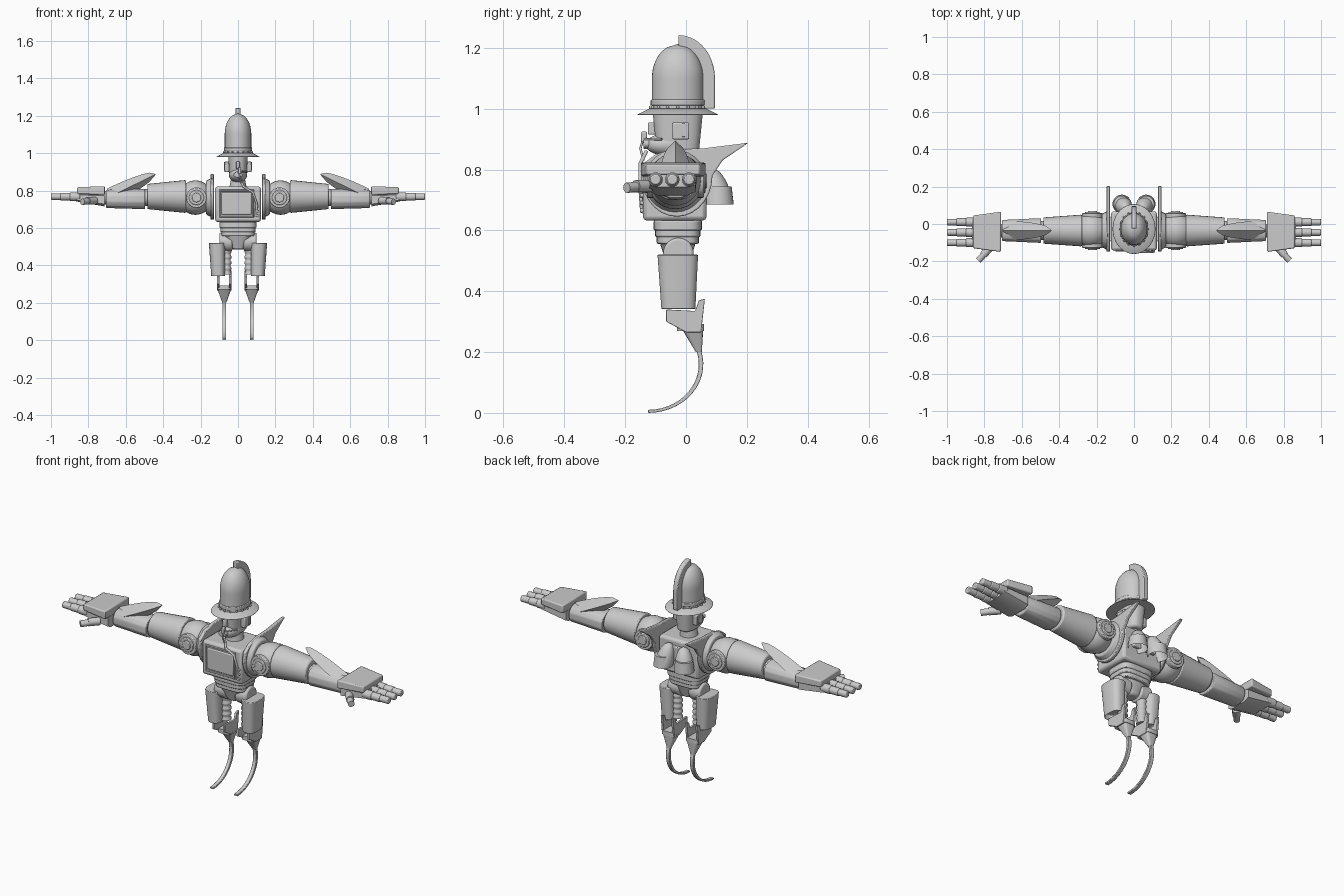
import bpy, bmesh
from math import sin, cos, pi, sqrt, copysign, radians

if "Cube" in bpy.data.objects:
    bpy.data.objects.remove(bpy.data.objects["Cube"])

COLOUR = (0.6, 0.6, 0.6, 1)
grey = bpy.data.materials.new("plain_grey")
grey.use_nodes = True
grey.diffuse_color = COLOUR
grey.node_tree.nodes["Principled BSDF"].inputs["Base Color"].default_value = COLOUR

AXIS_ORDER = {"X": (2, 0, 1), "Y": (0, 2, 1), "Z": (0, 1, 2)}


def finish(name, bm, mirror=False, bevel=0):
    """Turn a bmesh into a shaded object, optionally bevelled and mirrored."""
    bmesh.ops.recalc_face_normals(bm, faces=bm.faces)
    mesh = bpy.data.meshes.new(name)
    bm.to_mesh(mesh)
    bm.free()
    mesh.materials.append(grey)
    part = bpy.data.objects.new(name, mesh)
    bpy.context.collection.objects.link(part)
    bpy.ops.object.select_all(action="DESELECT")
    bpy.context.view_layer.objects.active = part
    part.select_set(True)
    bpy.ops.object.shade_smooth_by_angle(angle=radians(35))
    if bevel:
        rounding = part.modifiers.new("Bevel", "BEVEL")
        rounding.width = bevel
        rounding.segments = 2
    if mirror:
        part.modifiers.new("Mirror", "MIRROR")


def constant(t):
    return 1


def rounded(t):
    """Quarter circle closing towards the end."""
    return sqrt(1.001 - t * t)


def barrel(name, axis, span, centre, first, last=None, drift=(0, 0), shape=constant, steps=1,
           sides=28, square=2, hollow=0, mirror=False, bevel=0):
    """Elliptical sections along an axis, scaled by a shape rule; square over 2 gives flatter sides."""
    last = last or first
    order = AXIS_ORDER[axis]
    bm = bmesh.new()
    loops = []
    for step in range(steps + 1):
        t = step / steps
        loop = []
        for side in range(sides):
            angle = 2 * pi * side / sides + (pi / sides if square > 2 else 0)
            wave = (cos(angle), sin(angle))
            local = [centre[k] + drift[k] * t
                     + shape(t) * (first[k] + (last[k] - first[k]) * t)
                     * copysign(abs(wave[k]) ** (2 / square), wave[k]) for k in (0, 1)]
            local.append(span[0] + (span[1] - span[0]) * t)
            loop.append(bm.verts.new([local[k] for k in order]))
        loops.append(loop)
    for lower, upper in zip(loops, loops[1:]):
        for i in range(sides):
            bm.faces.new((lower[i - 1], lower[i], upper[i], upper[i - 1]))
    bm.faces.new(loops[0])
    end = bm.faces.new(loops[-1])
    if hollow:
        bm.normal_update()
        bmesh.ops.inset_individual(bm, faces=[end], thickness=0.007)
        bmesh.ops.translate(bm, verts=end.verts, vec=(0, 0, hollow))
    finish(name, bm, mirror, bevel)


def prism(name, profile, left, right, mirror=False, bevel=0):
    """Extrude a side profile of (y, z) points across x."""
    bm = bmesh.new()
    face = bm.faces.new([bm.verts.new((left, y, z)) for y, z in profile])
    grown = bmesh.ops.extrude_face_region(bm, geom=[face])["geom"]
    moved = [item for item in grown if isinstance(item, bmesh.types.BMVert)]
    bmesh.ops.translate(bm, vec=(right - left, 0, 0), verts=moved)
    finish(name, bm, mirror, bevel)


def box(name, centre, size, mirror=False, bevel=0.004):
    x, y, z = centre
    wide, deep, high = [s / 2 for s in size]
    profile = [(y - deep, z - high), (y + deep, z - high), (y + deep, z + high), (y - deep, z + high)]
    prism(name, profile, x - wide, x + wide, mirror, bevel)


def arc(centre, radii, start, stop, steps=14):
    """Points on an ellipse in the side plane, angles in degrees."""
    angles = [radians(start + (stop - start) * i / steps) for i in range(steps + 1)]
    return [(centre[0] + radii[0] * cos(a), centre[1] + radii[1] * sin(a)) for a in angles]


def tube(name, path, radius, mirror=False, cyclic=False):
    """Round tube along a path, turned into a mesh."""
    curve = bpy.data.curves.new(name, "CURVE")
    curve.dimensions = "3D"
    curve.bevel_depth = radius
    curve.use_fill_caps = True
    spline = curve.splines.new("POLY")
    spline.points.add(len(path) - 1)
    for point, place in zip(spline.points, path):
        point.co = (*place, 1)
    spline.use_cyclic_u = cyclic
    helper = bpy.data.objects.new(name, curve)
    bpy.context.collection.objects.link(helper)
    graph = bpy.context.evaluated_depsgraph_get()
    bm = bmesh.new()
    bm.from_mesh(bpy.data.meshes.new_from_object(helper.evaluated_get(graph)))
    bpy.data.objects.remove(helper)
    finish(name, bm, mirror)


# Helmet: bell, band, brim, rivets and crest
HEAD = (0, -0.027)
barrel("helmet_bell", "Z", (0.99, 1.212), HEAD, (0.071, 0.085), steps=20, sides=36,
       shape=lambda t: rounded(max(0, 2 * t - 1)))
barrel("helmet_band", "Z", (1.01, 1.03), HEAD, (0.076, 0.089), sides=36, bevel=0.003)
barrel("helmet_brim", "Z", (0.98, 1), HEAD, (0.116, 0.135), (0.08, 0.095), sides=36, bevel=0.003)
for i in range(16):
    turn = 2 * pi * i / 16
    box("brim_rivet", (0.076 * cos(turn), HEAD[1] + 0.09 * sin(turn), 1.005), (0.01, 0.01, 0.01))
CREST = (-0.025, 1.1)
prism("helmet_crest", [(0.095, 1)] + arc(CREST, (0.12, 0.142), 0, 90)
      + arc(CREST, (0.07, 0.1), 90, 0) + [(0.045, 1)], -0.014, 0.014, bevel=0.004)

# Head, jaw and headset
barrel("head", "Z", (0.86, 0.99), HEAD, (0.045, 0.07), (0.053, 0.083), square=2.6, bevel=0.01)
barrel("neck", "Z", (0.8, 0.87), HEAD, (0.05, 0.05), (0.035, 0.045))
barrel("jaw", "Y", (-0.04, -0.135), (0, 0.882), (0.048, 0.04), shape=rounded, steps=8)
barrel("mouth_ring", "Y", (-0.12, -0.14), (0, 0.885), (0.025, 0.017), sides=16, bevel=0.003)
box("nose", (0, -0.11, 0.935), (0.02, 0.03, 0.04))
box("ear_cover", (0.06, -0.017, 0.927), (0.026, 0.055, 0.055), mirror=True)
box("ear_slot", (0.073, -0.008, 0.93), (0.006, 0.01, 0.045), mirror=True, bevel=0.001)
tube("headset_arm", [(0.05, -0.08, 0.9), (0.01, -0.14, 0.9), (0.01, -0.15, 0.87),
                     (0.02, -0.14, 0.83)], 0.004)
box("microphone", (0.008, -0.138, 0.907), (0.016, 0.02, 0.035))

# Torso with framed chest panel, hose and buttons
box("torso", (0, -0.037, 0.727), (0.245, 0.21, 0.19), bevel=0.014)
box("chest_panel", (-0.008, -0.138, 0.73), (0.16, 0.018, 0.12), bevel=0.006)
tube("chest_frame", [(x, -0.142, z) for x, z in
                     ((-0.095, 0.66), (0.08, 0.66), (0.08, 0.8), (-0.095, 0.8))], 0.006, cyclic=True)
tube("chest_hose", [(0.01, -0.13, 0.86), (0.03, -0.15, 0.82), (0.08, -0.15, 0.79),
                    (0.1, -0.15, 0.73), (0.095, -0.145, 0.66)], 0.006)
for i in range(3):
    barrel("chest_button", "Y", (-0.152, -0.135), (0.106, 0.665 + i / 40), (0.007, 0.007), sides=12)

# Side collars swept back into points
prism("side_collar", arc((-0.03, 0.78), (0.117, 0.135), 180, 360)
      + [(0.12, 0.83), (0.205, 0.888), (0.06, 0.87), (-0.04, 0.866), (-0.1, 0.85), (-0.14, 0.82)],
      0.128, 0.148, mirror=True, bevel=0.004)
ARM = (-0.035, 0.762)
barrel("collar_rim", "X", (0.14, 0.17), ARM, (0.106, 0.106), (0.09, 0.09), mirror=True, bevel=0.004)

# Twin exhaust bells on the back
box("bell_mount", (0, 0.07, 0.75), (0.14, 0.03, 0.08))
barrel("exhaust_bell", "Z", (0.806, 0.685), (0.045, 0.085), (0.05, 0.05), drift=(0.02, 0.022),
       shape=lambda t: rounded(1 - t), steps=10, hollow=0.06, mirror=True)

# Waist and hips
for i in range(3):
    low = 0.6 - 0.022 * i
    barrel("waist_tier", "Z", (low, low + 0.033), HEAD, (0.1 - i * 0.006, 0.08 - i * 0.005),
           square=4, bevel=0.005)
barrel("pelvis", "Z", (0.56, 0.485), HEAD, (0.085, 0.06), (0.03, 0.035), square=2.6, bevel=0.008)
barrel("hip_joint", "X", (0.03, 0.1), (-0.025, 0.525), (0.05, 0.05), mirror=True, bevel=0.008)

# Legs: thigh shell, ribbed inner rod, forked shin and curved running blade
barrel("thigh", "Z", (0.52, 0.34), (0.112, -0.027), (0.044, 0.067), (0.037, 0.056),
       drift=(-0.006, 0.002), square=2.8, hollow=0.03, mirror=True, bevel=0.003)
barrel("inner_leg", "Z", (0.35, 0.5), (0.062, -0.015), (0.025, 0.025), steps=20, sides=16,
       shape=lambda t: 1 + 0.12 * sin(t * 10 * pi + pi / 4), mirror=True)
for inner in (0.036, 0.1):
    prism("shin_fork", [(-0.065, 0.34), (-0.065, 0.3), (0, 0.265), (0.05, 0.265),
                        (0.062, 0.375), (0.042, 0.37), (0.03, 0.335)],
          inner, inner + 0.013, mirror=True, bevel=0.002)
barrel("ankle", "Z", (0.2, 0.275), (0.073, 0.042), (0.011, 0.01), (0.038, 0.035),
       drift=(0, -0.02), square=5, sides=16, mirror=True)
barrel("shin", "Z", (0.27, 0.293), (0.074, 0.015), (0.038, 0.045), square=5, sides=16, mirror=True)
BLADE = (-0.125, 0.16)
prism("running_blade", arc(BLADE, (0.182, 0.16), 17, -90) + arc(BLADE, (0.167, 0.15), -90, 17),
      0.063, 0.084, mirror=True, bevel=0.002)

# Arms: shoulder with stepped joint discs, upper arm, elbow, forearm, elbow spike and wrist
barrel("shoulder", "X", (0.165, 0.29), ARM, (0.092, 0.092), steps=10, mirror=True,
       shape=lambda t: 1 - 0.25 * (2 * t - 1) ** 2)
for i, part in enumerate(("shoulder_disc", "shoulder_ring", "shoulder_pin")):
    reach, radius = 0.094 + i * 0.005, 0.055 - i * 0.015
    barrel(part, "Y", (ARM[0] - reach, ARM[0] + reach), (0.222, ARM[1]), (radius, radius),
           mirror=True, bevel=0.004)
barrel("upper_arm", "X", (0.278, 0.485), (ARM[0], 0.768), (0.085, 0.088), (0.07, 0.067),
       mirror=True, bevel=0.006)
barrel("elbow", "X", (0.47, 0.52), ARM, (0.05, 0.045), mirror=True)
barrel("forearm", "X", (0.497, 0.705), (ARM[0], 0.755), (0.068, 0.056), (0.058, 0.05),
       sides=12, square=2.4, mirror=True, bevel=0.005)
barrel("elbow_spike", "X", (0.7, 0.44), (ARM[0], 0.76), (0.052, 0.05), drift=(0, 0.127),
       shape=rounded, steps=8, sides=4, mirror=True)
barrel("wrist", "X", (0.69, 0.74), ARM, (0.036, 0.036), mirror=True)

# Hands: back plate, palm, three jointed fingers and thumb
barrel("hand_plate", "X", (0.712, 0.86), (-0.042, 0.8), (0.108, 0.023), (0.088, 0.018),
       sides=4, square=99, mirror=True, bevel=0.006)
barrel("palm", "X", (0.715, 0.865), (-0.044, 0.75), (0.08, 0.036), (0.078, 0.022),
       drift=(0, 0.013), sides=8, square=4, mirror=True)
for finger in (-1, 0, 1):
    for joint in range(3):
        radius = 0.024 - joint * 0.003
        tip = 0.9 + joint / 20
        barrel("finger_joint", "X", (tip - 0.055, tip), (0.055 * finger - 0.045, 0.767),
               (radius, radius), sides=14, mirror=True, bevel=0.005)
tube("thumb_base", [(0.765, -0.12, 0.745), (0.805, -0.165, 0.745)], 0.021, mirror=True)
tube("thumb_tip", [(0.8, -0.16, 0.743), (0.832, -0.195, 0.74)], 0.017, mirror=True)
